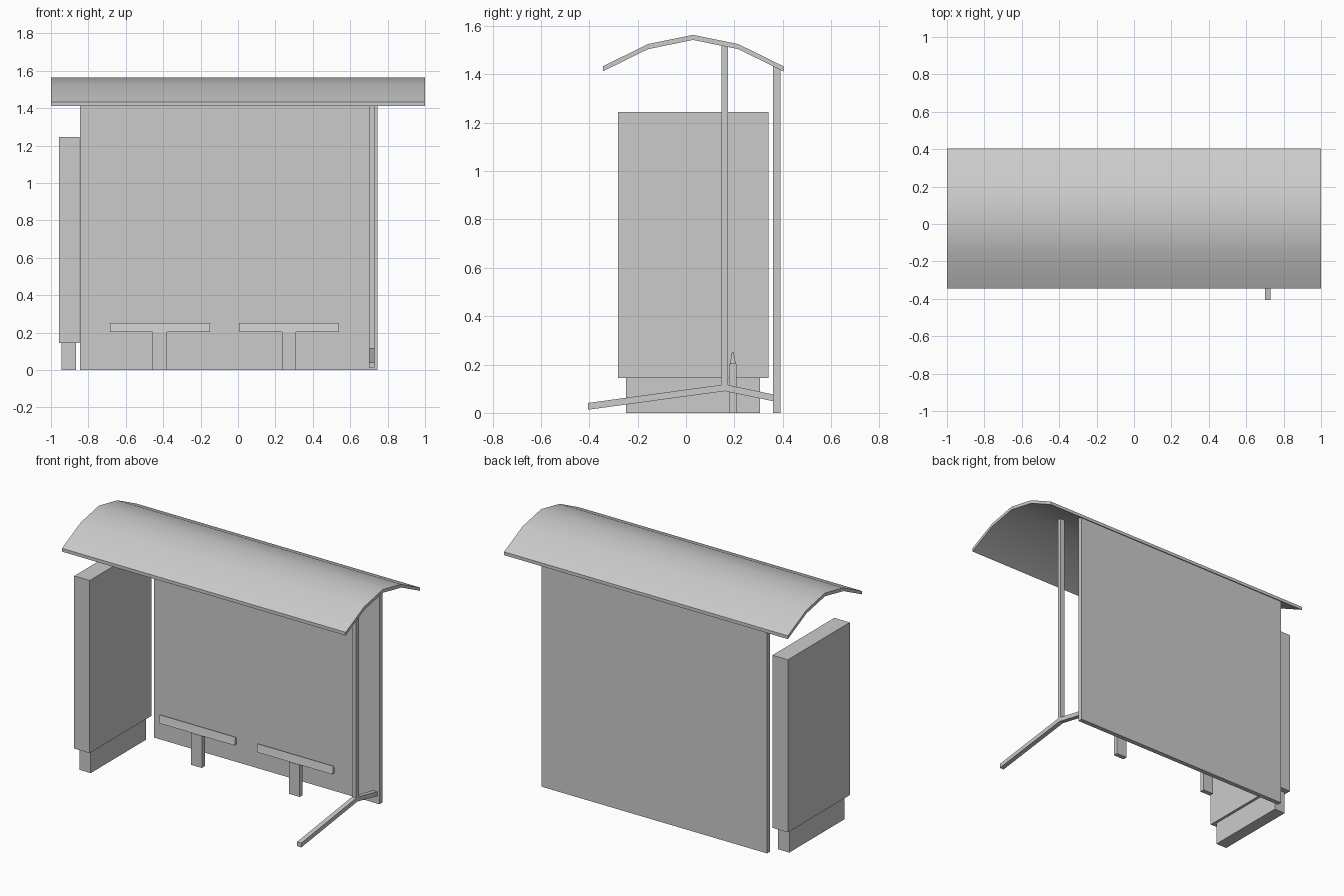
import bpy, bmesh, math

if "Cube" in bpy.data.objects:
    bpy.data.objects.remove(bpy.data.objects["Cube"])


def extrude_x(name, profile, x0, x1, smooth=False):
    """Solid made by sweeping a closed (y, z) profile from x0 to x1."""
    bm = bmesh.new()
    face = bm.faces.new([bm.verts.new((x0, y, z)) for y, z in profile])
    swept = bmesh.ops.extrude_face_region(bm, geom=[face])["geom"]
    verts = [v for v in swept if isinstance(v, bmesh.types.BMVert)]
    bmesh.ops.translate(bm, verts=verts, vec=(x1 - x0, 0, 0))
    bmesh.ops.recalc_face_normals(bm, faces=bm.faces)
    mesh = bpy.data.meshes.new(name)
    bm.to_mesh(mesh)
    bm.free()
    ob = bpy.data.objects.new(name, mesh)
    bpy.context.collection.objects.link(ob)
    if smooth:
        bpy.ops.object.select_all(action="DESELECT")
        ob.select_set(True)
        bpy.context.view_layer.objects.active = ob
        bpy.ops.object.shade_smooth_by_angle(angle=math.radians(30))
    return ob


def box(name, x0, x1, y0, y1, z0, z1):
    return extrude_x(name, [(y0, z0), (y1, z0), (y1, z1), (y0, z1)], x0, x1)


def strip(path, thickness):
    """Closed profile of a band whose top edge follows path."""
    return path + [(y, z - thickness) for y, z in reversed(path)]


# Curved roof
roof = [(-0.344, 1.433), (-0.157, 1.525), (0.029, 1.563), (0.216, 1.525), (0.403, 1.433)]
extrude_x("roof", strip(roof, 0.021), -1, 1, smooth=True)

# Back wall, its top tucked under the roof
extrude_x("back_wall", [(0.36, 0), (0.39, 0), (0.39, 1.42), (0.36, 1.433)], -0.845, 0.745)

# Side display panel on a plinth
box("display_panel", -0.957, -0.848, -0.282, 0.341, 0.145, 1.245)
box("display_plinth", -0.943, -0.865, -0.248, 0.307, 0, 0.145)

# Roof post and the bent foot rail it stands on
box("roof_post", 0.70, 0.73, 0.147, 0.174, 0.10, 1.516)
extrude_x("foot_rail", strip([(-0.405, 0.041), (0.16, 0.118), (0.362, 0.076)], 0.028), 0.70, 0.73)

# Two leaning rests, tapered towards the top, each on a post
rest = [(0.181, 0.203), (0.206, 0.203), (0.203, 0.218), (0.197, 0.252), (0.19, 0.252), (0.184, 0.218)]
for i, x in enumerate((-0.418, 0.272)):
    extrude_x(f"bench_rest_{i + 1}", rest, x - 0.267, x + 0.267)
    box(f"bench_post_{i + 1}", x - 0.038, x + 0.038, 0.178, 0.208, 0, 0.203)
